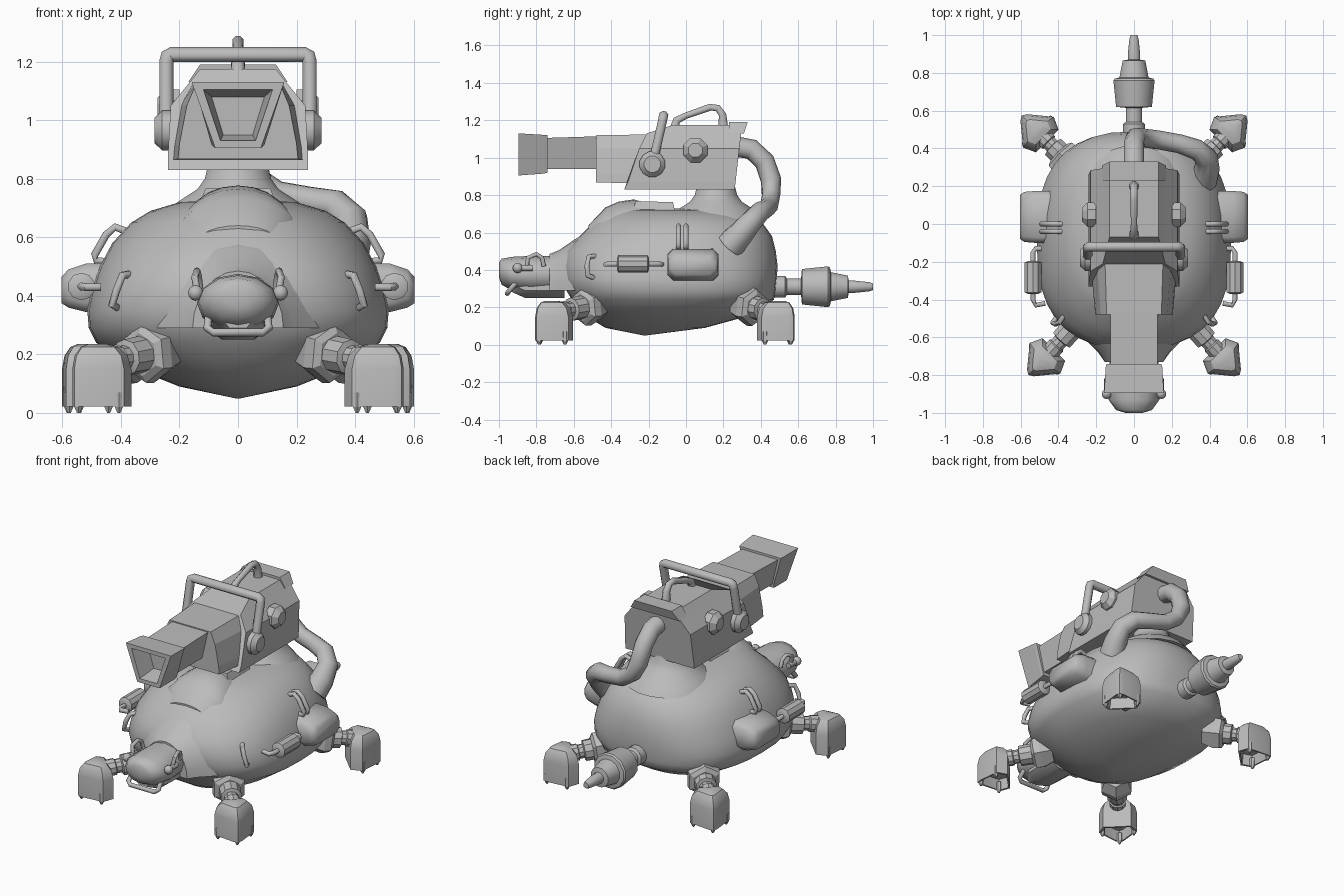
import bpy, bmesh, math
from mathutils import Vector

V = Vector
grey = bpy.data.materials.new("grey")
grey.diffuse_color = (0.5, 0.5, 0.5, 1)


def loft(name, rings, smooth=35):
    """Skin a list of equal-length point rings and cap both ends."""
    bm = bmesh.new()
    loops = [[bm.verts.new(p) for p in r] for r in rings]
    n = len(loops[0])
    for a, b in zip(loops, loops[1:]):
        for i in range(n):
            j = (i + 1) % n
            bm.faces.new((a[i], a[j], b[j], b[i]))
    bm.faces.new(loops[0][::-1])
    bm.faces.new(loops[-1])
    bmesh.ops.recalc_face_normals(bm, faces=bm.faces)
    me = bpy.data.meshes.new(name)
    bm.to_mesh(me)
    bm.free()
    ob = bpy.data.objects.new(name, me)
    bpy.context.collection.objects.link(ob)
    me.materials.append(grey)
    if smooth:
        bpy.ops.object.select_all(action='DESELECT')
        ob.select_set(True)
        bpy.context.view_layer.objects.active = ob
        bpy.ops.object.shade_smooth_by_angle(angle=math.radians(smooth))
    return ob


def circle(c, q, r, n):
    return [V(c) + q @ V((r * math.cos(a), r * math.sin(a), 0))
            for a in (2 * math.pi * (i + .5) / n for i in range(n))]


def lathe(name, start, axis, prof, n=12, smooth=35):
    """Round part: (distance, radius) pairs along an axis."""
    d = V(axis).normalized()
    q = d.to_track_quat('Z', 'Y')
    return loft(name, [circle(V(start) + d * t, q, r, n) for t, r in prof], smooth)


def ball(name, c, r, n=10):
    prof = [(-r * math.cos(a), max(r * math.sin(a), .001))
            for a in (math.pi * i / 6 for i in range(7))]
    return lathe(name, c, (0, 0, 1), prof, n, 50)


def tube(name, pts, r, n=8, smooth=50):
    """Bent pipe through points; r is one radius or one per point."""
    pts = [V(p) for p in pts]
    rs = r if isinstance(r, list) else [r] * len(pts)
    rings, q, old = [], None, None
    for i, p in enumerate(pts):
        a, b = pts[max(i - 1, 0)], pts[min(i + 1, len(pts) - 1)]
        t = (b - a).normalized()
        q = t.to_track_quat('Z', 'Y') if q is None else old.rotation_difference(t) @ q
        old = t
        rings.append(circle(p, q, rs[i], n))
    return loft(name, rings, smooth)


def sec(levels):
    """Mirrored section from (half width, y, z) levels, bottom to top."""
    return [(w, y, z) for w, y, z in levels] + [(-w, y, z) for w, y, z in reversed(levels)]


def flat(y, lv):
    return sec([(w, y, z) for w, z in lv])


def oval(z, rx, y0, y1, p=2.0, n=36):
    """Horizontal ring; a power above 2 squares off the corners."""
    def f(v):
        return math.copysign(abs(v) ** (2 / p), v)
    return [(rx * f(math.cos(a)), (y0 + y1) / 2 + (y1 - y0) / 2 * f(math.sin(a)), z)
            for a in (2 * math.pi * i / n for i in range(n))]


def arch(y, w, b, t, n=12):
    """Half-oval section with a flat bottom."""
    return [(w * math.cos(a), y, b + (t - b) * math.sin(a))
            for a in (math.pi * i / n for i in range(n + 1))]


# Shell, belly, the hood over the head and the hump on top
loft("shell", [oval(*o) for o in [
    (.05, .01, -.23, -.21), (.09, .2, -.43, .1, 2.1), (.15, .35, -.53, .32, 2.3),
    (.24, .485, -.61, .47, 2.5), (.29, .51, -.64, .48, 2.6), (.35, .515, -.66, .485, 2.6),
    (.42, .5, -.665, .49, 2.5), (.5, .472, -.645, .48, 2.4), (.58, .43, -.57, .46, 2.3),
    (.65, .365, -.5, .41, 2.2), (.69, .3, -.45, .35), (.72, .2, -.38, .26), (.73, .02, -.2, -.1)]], 50)
loft("head_hood", [arch(-.35, .42, .3, .62), arch(-.5, .35, .29, .62), arch(-.6, .27, .29, .56),
                   arch(-.68, .19, .29, .505), arch(-.73, .155, .29, .485)], 40)
loft("front_hump", [arch(-.52, .14, .58, .64), arch(-.43, .21, .6, .735), arch(-.36, .21, .6, .765),
                    arch(-.28, .2, .6, .777), arch(-.2, .18, .6, .755), arch(-.02, .12, .6, .72)], 40)
loft("top_hatch", [sec([(.13, -.28, .72), (.13, -.06, .72)]),
                   sec([(.11, -.27, .768), (.11, -.07, .762)])], 30)
lathe("turret_base", (0, .16, 0), (0, 0, 1),
      [(.66, .26), (.72, .21), (.765, .14), (.8, .115), (.86, .1)], 20)

# Head
loft("head", [[(rx * math.cos(a), y, zc + rz * math.sin(a))
               for a in (2 * math.pi * i / 12 for i in range(12))]
              for y, rx, rz, zc in [(-1, .045, .04, .4), (-.985, .095, .07, .39), (-.93, .135, .09, .38),
                                    (-.83, .14, .1, .375), (-.68, .125, .1, .375)]], 45)
loft("jaw", [flat(y, [(w * .5, b), (w, b + .04), (w, .36)])
             for y, w, b in [(-.95, .06, .29), (-.86, .1, .25), (-.65, .11, .25)]], 40)
tube("mouth_bar", [(-.1, -.91, .33), (-.105, -.945, .29), (-.085, -.955, .275), (.085, -.955, .275),
                   (.105, -.945, .29), (.1, -.91, .33)], .014)
for s in (-1, 1):
    ball("eye", (s * .145, -.9, .41), .027)
    tube("eye_stem", [(s * .142, -.91, .41), (s * .142, -.82, .41)], .017)
    tube("eye_loop", [(s * .14, -.85, .42), (s * .148, -.845, .465), (s * .14, -.8, .485),
                      (s * .135, -.77, .465), (s * .13, -.76, .42)], .012)

# Cannon
loft("cannon_body", [
    sec([(.24, -.33, .83), (.24, -.31, .87), (.23, -.25, 1.05), (.165, -.21, 1.13), (.13, -.07, 1.175)]),
    sec([(.24, .26, .83), (.24, .265, .87), (.23, .285, 1.05), (.165, .295, 1.13), (.13, .3, 1.175)])], 0)
loft("cannon_shroud", [flat(-.48, [(.205, .868), (.2, .92), (.175, 1.05), (.145, 1.12)]),
                       flat(-.15, [(.235, .86), (.23, .9), (.2, 1.05), (.155, 1.125)])], 0)
loft("barrel", [flat(-.45, [(.085, .94), (.125, 1.115)]), flat(-.77, [(.085, .94), (.125, 1.105)])], 0)
loft("muzzle", [flat(-.74, [(.09, .92), (.145, 1.12)]), flat(-.76, [(.09, .915), (.15, 1.122)]),
                flat(-.895, [(.078, .905), (.158, 1.13)]), flat(-.895, [(.06, .93), (.118, 1.105)]),
                flat(-.77, [(.05, .95), (.09, 1.08)])], 0)
loft("rear_hood", [sec([(.17, .23, 1.13), (.17, .31, 1.13)]),
                   sec([(.13, .23, 1.19), (.13, .33, 1.19)])], 0)
tube("carry_handle", [(0, -.06, 1.16), (0, -.05, 1.2), (0, .0, 1.225), (0, .13, 1.27), (0, .17, 1.265),
                      (0, .195, 1.23), (0, .2, 1.16)], [.028, .022, .018, .02, .02, .022, .028])

# Guard frame and side knobs
tube("guard_frame", [(-.245, -.18, .96), (-.245, -.125, 1.2), (-.24, -.122, 1.22), (-.23, -.12, 1.225),
                     (.23, -.12, 1.225), (.24, -.122, 1.22), (.245, -.125, 1.2), (.245, -.18, .96)], .026)
for s in (-1, 1):
    lathe("guard_pivot", (s * .2, -.18, .965), (s, 0, 0), [(0, .07), (.06, .07), (.085, .045)], 12)
    lathe("side_knob", (s * .2, .05, 1.04), (s, 0, 0), [(0, .07), (.045, .07), (.075, .04)], 8, 0)

# Hose from cannon to shell
tube("hose", [(0, .26, 1.06), (0, .35, 1.045), (0, .42, .98), (.01, .455, .88), (.05, .455, .8),
              (.13, .445, .745), (.24, .425, .725), (.33, .395, .71), (.385, .35, .66), (.385, .29, .59),
              (.365, .235, .53)],
     [.055, .055, .055, .055, .05, .05, .05, .055, .06, .07, .08], 10)

# Tail nozzle
lathe("tail_nozzle", (0, .4, .31), (0, 1, 0),
      [(0, .06), (.13, .06), (.14, .045), (.215, .045), (.22, .098), (.36, .113), (.37, .105), (.375, .08),
       (.465, .062), (.47, .034), (.5, .034), (.58, .025), (.6, .018)], 12)

# Legs with hollow, corner-shaped clawed feet
SOLE = [(-.085, -.085), (-.02, -.115), (.09, -.025), (.105, 0), (.09, .025), (-.02, .115), (-.085, .085)]
for s in (-1, 1):
    for hip, foot in (((.28, -.5, .21), (.485, -.725, .17)), ((.335, .315, .21), (.52, .5, .17))):
        hip, foot = V((s * hip[0], hip[1], hip[2])), V((s * foot[0], foot[1], foot[2]))
        d = foot - hip
        L = d.length
        u = V((s, math.copysign(1, foot.y), 0)).normalized()
        w = V((-u.y, u.x, 0))
        lathe("hip_socket", hip - d * .15, d, [(0, .08), (.07, .105), (.11, .1), (.125, .075)], 6, 0)
        lathe("leg", hip, d, [(0, .065), (L * .5, .062), (L * .52, .042), (L * .62, .042),
                              (L * .64, .05), (L * .8, .05), (L, .04)], 10)

        def ring(k, z):
            return [V((foot.x, foot.y, z)) + u * a * k + w * b * k for a, b in SOLE]
        loft("foot", [ring(.8, .09), ring(.88, .022), ring(1, .022), ring(1, .15), ring(.9, .195),
                      ring(.65, .225), ring(.35, .235)], 30)
        for a, b in ((-.015, -.095), (.085, 0), (-.015, .095)):
            lathe("claw", V((foot.x, foot.y, 0)) + u * a + w * b, (0, 0, 1),
                  [(0, .006), (.02, .016), (.07, .018)], 6, 0)

# Side equipment
for s in (-1, 1):
    loft("side_pod", [[(s * x, y0, z0 + .03), (s * x, y0 + .03, z0), (s * x, y1 - .03, z0), (s * x, y1, z0 + .03),
                       (s * x, y1, z1 - .03), (s * x, y1 - .03, z1), (s * x, y0 + .03, z1), (s * x, y0, z1 - .03)]
                      for x, y0, y1, z0, z1 in [(.4, -.1, .175, .34, .515), (.52, -.1, .175, .345, .51),
                                                (.58, -.095, .17, .36, .49), (.603, -.08, .155, .375, .465)]], 50)
    lathe("canister", (s * .535, -.37, .432), (0, 1, 0),
          [(0, .03), (.008, .047), (.165, .047), (.173, .03)], 10)
    tube("canister_rod", [(s * .47, -.42, .43), (s * .52, -.43, .43), (s * .535, -.4, .432),
                          (s * .535, -.15, .432), (s * .52, -.13, .43), (s * .47, -.13, .43)], .014)
    tube("front_grip", [(s * .36, -.47, .475), (s * .395, -.52, .47), (s * .415, -.53, .42),
                        (s * .43, -.525, .37), (s * .395, -.47, .35)], .014)
    for y in (-.04, .0):
        tube("side_grip", [(s * .38, y, .62), (s * .42, y, .635), (s * .45, y, .61), (s * .49, y, .54),
                           (s * .485, y, .52), (s * .44, y, .515)], .014)
